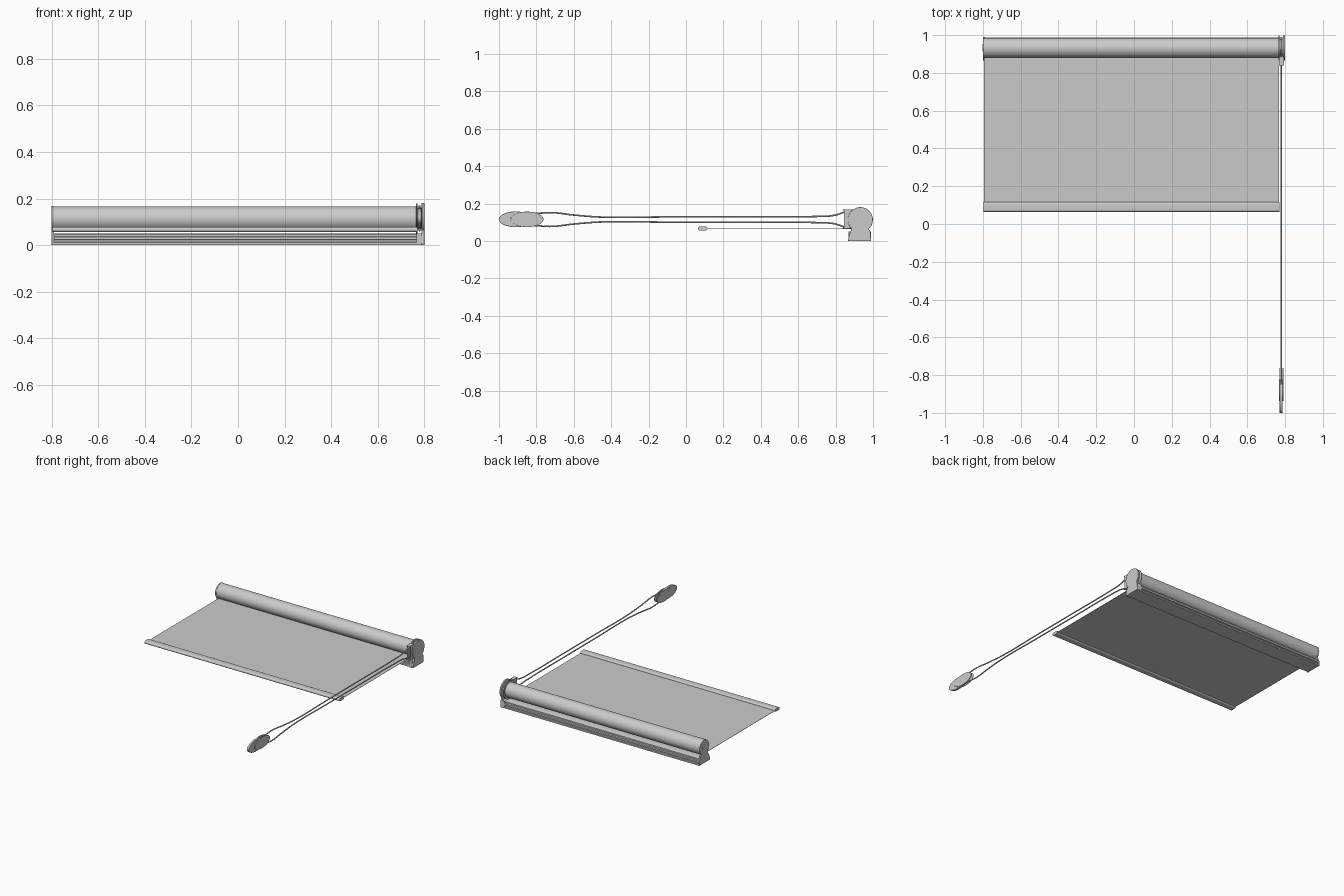
import bpy, bmesh
from math import sin, cos, pi, radians, atan2

if "Cube" in bpy.data.objects:
    bpy.data.objects.remove(bpy.data.objects["Cube"])

CY, CZ = 0.932, 0.114          # roller axis


def extrude_x(name, profile, x0, x1, smooth=True, bevel=0.0):
    """Solid from a (y, z) outline swept along x."""
    bm = bmesh.new()
    face = bm.faces.new([bm.verts.new((x0, y, z)) for y, z in profile])
    geo = bmesh.ops.extrude_face_region(bm, geom=[face])["geom"]
    bmesh.ops.translate(bm, vec=(x1 - x0, 0, 0),
                        verts=[g for g in geo if isinstance(g, bmesh.types.BMVert)])
    bmesh.ops.recalc_face_normals(bm, faces=bm.faces)
    mesh = bpy.data.meshes.new(name)
    bm.to_mesh(mesh)
    bm.free()
    ob = bpy.data.objects.new(name, mesh)
    bpy.context.collection.objects.link(ob)
    if bevel:
        mod = ob.modifiers.new("bevel", "BEVEL")
        mod.width, mod.segments = bevel, 2
        mod.limit_method, mod.angle_limit = "ANGLE", radians(50)
    if smooth:
        bpy.context.view_layer.objects.active = ob
        ob.select_set(True)
        bpy.ops.object.shade_smooth_by_angle(angle=radians(35))
        ob.select_set(False)
    return ob


def ellipse(cy, cz, ry, rz, n=48):
    return [(cy + ry * cos(2 * pi * i / n), cz + rz * sin(2 * pi * i / n)) for i in range(n)]


def box(name, x0, x1, y0, y1, z0, z1):
    return extrude_x(name, [(y0, z0), (y1, z0), (y1, z1), (y0, z1)], x0, x1, False)


def keyhole(r, waist):
    """End bracket outline: flared foot below a round head."""
    a0, a1 = radians(-48), radians(228)
    head = [(CY + r * cos(a0 + (a1 - a0) * i / 40), CZ + r * sin(a0 + (a1 - a0) * i / 40))
            for i in range(41)]
    return [(0.866, 0), (0.99, 0), (0.988, 0.03), (CY + waist, 0.05)] + head + \
           [(CY - waist, 0.05), (0.87, 0.025)]


# roller with wound fabric
extrude_x("fabric_roll", ellipse(CY, CZ, 0.053, 0.053, 64), -0.792, 0.766)
extrude_x("roller_left_pin", ellipse(CY, CZ, 0.02, 0.02, 24), -0.801, -0.79)

# hanging fabric and its bottom bar
box("fabric_sheet", -0.795, 0.768, 0.09, CY, 0.0645, 0.0665)
bar = [(0.09 + s * 0.015 + 0.0105 * cos(a), 0.067 + 0.0105 * sin(a))
       for s, start in ((1, -pi / 2), (-1, pi / 2))
       for a in [start + pi * i / 10 for i in range(11)]]
extrude_x("bottom_bar", bar, -0.797, 0.77)

# mounting rail with grooves along front and back
rail = [(0.872, 0), (0.988, 0), (0.988, 0.010), (0.980, 0.012), (0.980, 0.020),
        (0.988, 0.022), (0.988, 0.034), (0.980, 0.037), (0.980, 0.046), (0.972, 0.050),
        (0.890, 0.050), (0.884, 0.046), (0.884, 0.038), (0.876, 0.036), (0.876, 0.024),
        (0.884, 0.022), (0.884, 0.014), (0.872, 0.012)]
extrude_x("mounting_rail", rail, -0.796, 0.79)

# end brackets
extrude_x("left_bracket", keyhole(0.054, 0.05), -0.8, -0.79, bevel=0.0015)
extrude_x("right_bracket", keyhole(0.067, 0.054), 0.788, 0.8, bevel=0.002)
box("right_bracket_foot", 0.766, 0.79, 0.868, 0.989, 0, 0.05)

# chain wheel between two discs
extrude_x("wheel_inner_disc", ellipse(CY, CZ, 0.066, 0.066), 0.765, 0.771, bevel=0.0015)
extrude_x("chain_wheel", ellipse(CY, CZ, 0.045, 0.045), 0.77, 0.79)

# chain guide frame in front of the wheel
for i, x in enumerate((0.767, 0.788)):
    box(f"chain_guide_side_{i}", x, x + 0.005, 0.846, 0.885, 0.072, 0.162)
for i, z in enumerate((0.066, 0.162)):
    box(f"chain_guide_bar_{i}", 0.767, 0.793, 0.838, 0.885, z, z + 0.006)

# pull cord loop: upper strand, mirrored for the lower one
half = [(0.93, 0.048), (0.86, 0.042), (0.79, 0.022), (0.68, 0.016), (0.3, 0.015),
        (-0.1, 0.014), (-0.45, 0.013), (-0.60, 0.024), (-0.72, 0.037), (-0.79, 0.033),
        (-0.86, 0.024)]
path = [(0.979, 0)] + half + [(-0.90, 0)] + [(y, -d) for y, d in reversed(half)]
curve = bpy.data.curves.new("pull_cord", "CURVE")
curve.dimensions, curve.bevel_depth = "3D", 0.0045
curve.bevel_resolution, curve.resolution_u = 3, 8
spline = curve.splines.new("BEZIER")
spline.bezier_points.add(len(path) - 1)
for p, (y, d) in zip(spline.bezier_points, path):
    p.co = (0.779, y, 0.115 + d)
    p.handle_left_type = p.handle_right_type = "AUTO"
spline.use_cyclic_u = True
bpy.context.collection.objects.link(bpy.data.objects.new("pull_cord", curve))

# cord weight: oval body between two oval side plates
extrude_x("cord_weight_body", ellipse(-0.911, 0.116, 0.089, 0.042), 0.771, 0.787, bevel=0.002)
for i, x in enumerate((0.767, 0.787)):
    extrude_x(f"cord_weight_plate_{i}", ellipse(-0.85, 0.116, 0.088, 0.041), x, x + 0.004,
              bevel=0.001)
